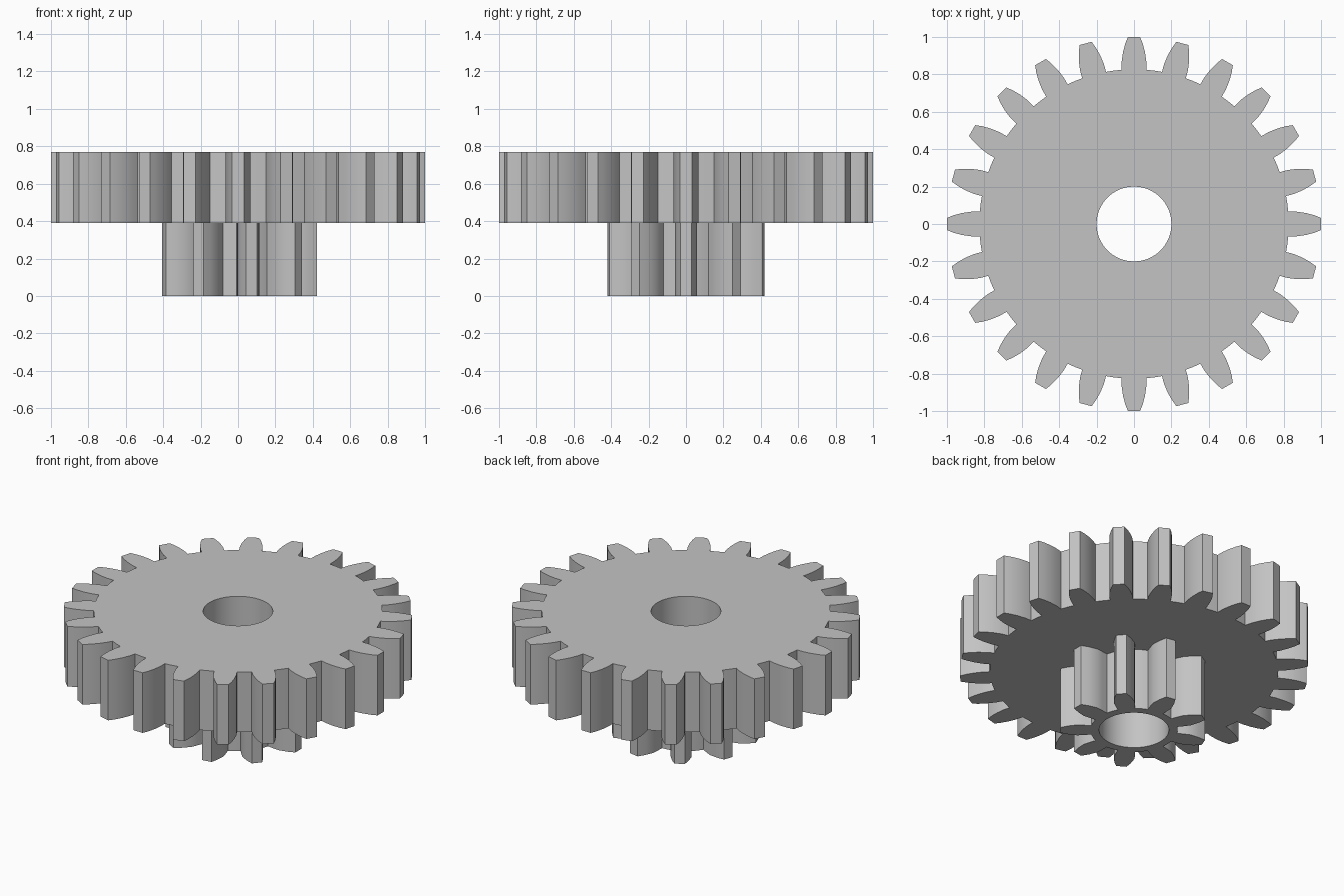
import bpy, bmesh, math
from mathutils import Vector

cube = bpy.data.objects.get("Cube")
if cube:
    bpy.data.objects.remove(cube)

mat = bpy.data.materials.new("grey")
mat.use_nodes = True
grey = (0.55, 0.55, 0.55, 1)
mat.diffuse_color = grey
mat.node_tree.nodes["Principled BSDF"].inputs["Base Color"].default_value = grey

BORE = 0.2
BORE_SIDES = 64


def gear_outline(teeth, flank):
    """Closed outline; flank lists (radius, half width) from root to tip."""
    points = []
    pitch = math.tau / teeth
    root = flank[0][0]
    for i in range(teeth):
        a = i * pitch
        out = Vector((math.cos(a), math.sin(a), 0))
        side = Vector((-out.y, out.x, 0))

        def at(r, w):
            return out * math.sqrt(r * r - w * w) + side * w

        points += [at(r, -w) for r, w in flank]
        points += [at(r, w) for r, w in reversed(flank)]
        # middle of the root between two teeth
        m = a + pitch / 2
        points.append(Vector((math.cos(m), math.sin(m), 0)) * root)
    return points


def add_loop(bm, points):
    verts = [bm.verts.new(p) for p in points]
    return [bm.edges.new((v, verts[i - 1])) for i, v in enumerate(verts)]


def make_gear(name, teeth, flank, z0, z1):
    bm = bmesh.new()
    edges = add_loop(bm, gear_outline(teeth, flank))
    edges += add_loop(bm, [Vector((BORE * math.cos(t), BORE * math.sin(t), 0))
                           for t in (math.tau * k / BORE_SIDES for k in range(BORE_SIDES))])
    bmesh.ops.triangle_fill(bm, edges=edges, use_beauty=True, normal=(0, 0, 1))
    bmesh.ops.translate(bm, verts=bm.verts, vec=(0, 0, z0))
    # raise the flat profile into a solid
    top = bmesh.ops.extrude_face_region(bm, geom=bm.faces[:], use_keep_orig=True)["geom"]
    bmesh.ops.translate(bm, vec=(0, 0, z1 - z0),
                        verts=[g for g in top if isinstance(g, bmesh.types.BMVert)])
    bmesh.ops.recalc_face_normals(bm, faces=bm.faces)
    mesh = bpy.data.meshes.new(name)
    bm.to_mesh(mesh)
    bm.free()
    mesh.materials.append(mat)
    obj = bpy.data.objects.new(name, mesh)
    bpy.context.collection.objects.link(obj)
    bpy.ops.object.select_all(action='DESELECT')
    obj.select_set(True)
    bpy.context.view_layer.objects.active = obj
    bpy.ops.object.shade_smooth_by_angle(angle=math.radians(25))
    return obj


# Wide upper gear
make_gear("large_gear", 24,
          [(0.827, 0.066), (0.87, 0.066), (0.92, 0.059), (0.965, 0.047), (1.0, 0.033)],
          0.39, 0.77)

# Narrow lower pinion
make_gear("small_gear", 9,
          [(0.25, 0.05), (0.29, 0.056), (0.33, 0.06), (0.38, 0.048), (0.423, 0.03)],
          0.0, 0.39)
